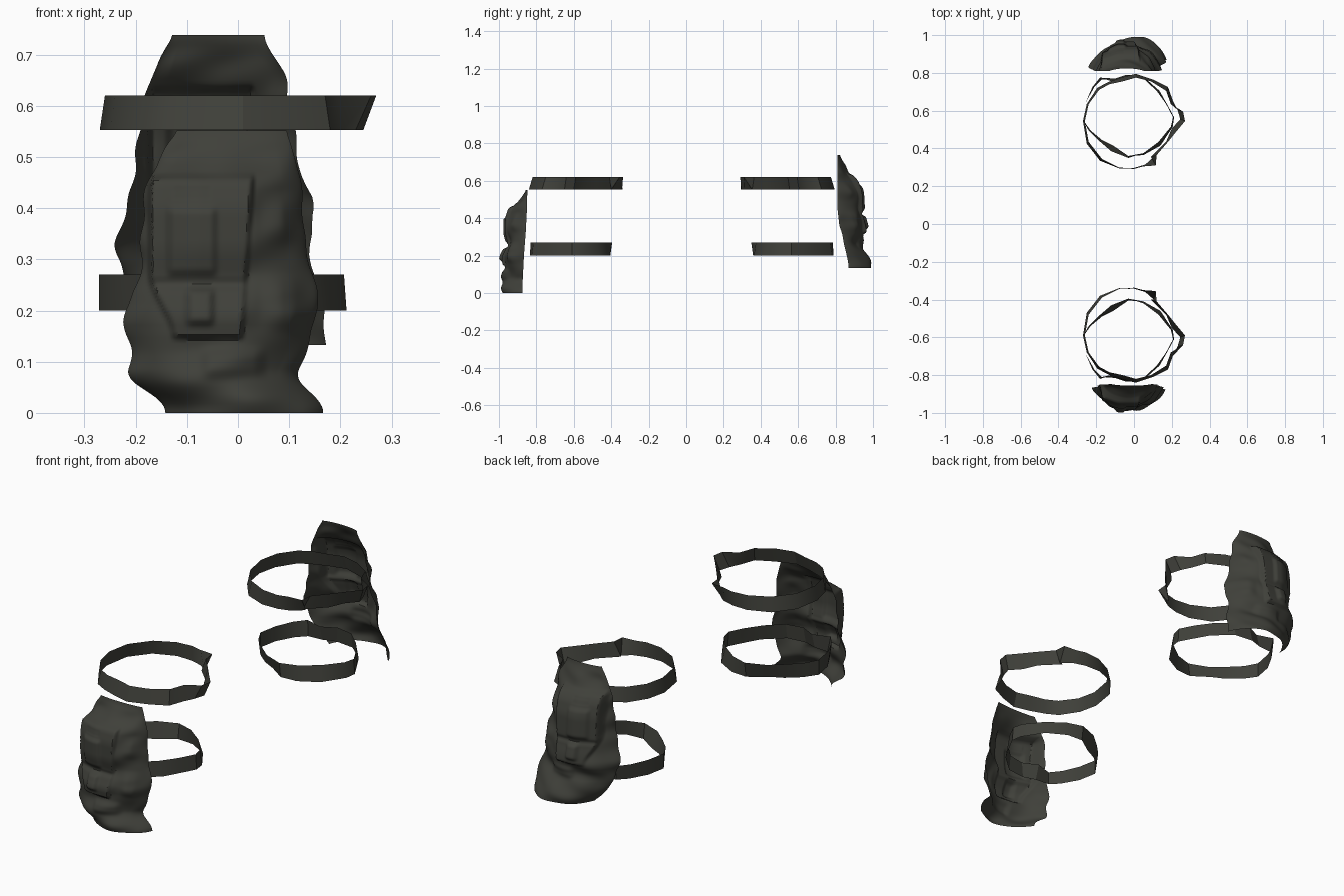
import bpy, math

cloth = bpy.data.materials.new("dark_olive_cloth")
cloth.diffuse_color = (0.05, 0.051, 0.042, 1)


def make(name, verts, faces, angle):
    me = bpy.data.meshes.new(name)
    me.from_pydata(verts, [], faces)
    me.materials.append(cloth)
    ob = bpy.data.objects.new(name, me)
    bpy.context.collection.objects.link(ob)
    bpy.ops.object.select_all(action='DESELECT')
    ob.select_set(True)
    bpy.context.view_layer.objects.active = ob
    bpy.ops.object.shade_smooth_by_angle(angle=math.radians(angle))
    return ob


def grid_faces(nu, nv, flip=False, closed=False):
    faces = []
    for j in range(nv - 1):
        for i in range(nu if closed else nu - 1):
            k = (i + 1) % nu
            f = (j * nu + i, j * nu + k, (j + 1) * nu + k, (j + 1) * nu + i)
            faces.append(f[::-1] if flip else f)
    return faces


def ramp(t):
    t = max(0.0, min(1.0, t))
    return t * t * (3 - 2 * t)


def pad(x, z, x0, x1, z0, z1, soft):
    """Raised soft-edged rectangle, 1 inside and 0 outside."""
    return (ramp((x - x0) / soft) * ramp((x1 - x) / soft)
            * ramp((z - z0) / soft) * ramp((z1 - z) / soft))


def sample(rows, z):
    for a, b in zip(rows, rows[1:]):
        if z <= b[0]:
            t = (z - a[0]) / (b[0] - a[0])
            return [p + (q - p) * t for p, q in zip(a, b)]
    return rows[-1]


def folds(x, z):
    """Soft cloth bulges and wrinkles around the pocket."""
    d = 0.014 * pad(x, z, 0.04, 0.15, 0.15, 0.28, 0.05)
    d += 0.010 * pad(x, z, -0.08, 0.06, 0.06, 0.135, 0.03)
    d += 0.012 * pad(x, z, 0.04, 0.13, 0.32, 0.44, 0.05)
    return d + 0.003 * (math.sin(38 * z + 14 * x) + math.sin(61 * z - 33 * x + 1)
                        + 0.7 * math.sin(47 * x + 19 * z))


def pocket(x, z):
    """Pocket coverage, and the height of its panel, tab, crease and slots."""
    taper = 0.045 * ramp((0.27 - z) / 0.12)
    mask = pad(x, z, -0.178 + taper, 0.035 - 0.07 * (0.46 - z), 0.142, 0.468, 0.012)
    d = 0.010 * pad(x, z, -0.145, -0.035, 0.262, 0.41, 0.02)
    d += 0.014 * pad(x, z, -0.108, -0.04, 0.165, 0.25, 0.02)
    d -= 0.006 * pad(x, z, -0.19, 0.04, 0.235, 0.268, 0.016)
    for zs in (0.425, 0.437):
        d -= 0.003 * pad(x, z, -0.13, -0.05, zs - 0.005, zs + 0.005, 0.005)
    return mask, d


def pouch(name, rows, side, dz):
    """Open-backed cloth shell; rows hold z, left, right, back depth, front depth."""
    nu, nv = 81, 91
    z0, z1 = rows[0][0], rows[-1][0]
    verts = []
    for j in range(nv):
        z = z0 + (z1 - z0) * j / (nv - 1)
        s = [sum(c) / 3 for c in zip(*(sample(rows, min(z1, max(z0, z + o)))
                                       for o in (-0.012, 0, 0.012)))]
        xl = s[1] + 0.003 * math.sin(70 * z)
        xr = s[2] + 0.003 * math.sin(58 * z + 1)
        full = s[4] - s[3]
        for i in range(nu):
            u = -1 + 2 * i / (nu - 1)
            u = 0.7 * u + 0.3 * math.sin(u * math.pi / 2)
            x = (xl + xr) / 2 + u * (xr - xl) / 2
            cross = max(0.0, 1 - abs(u) ** 2.0) ** 0.8
            fade = ramp((z1 - z) / 0.06)
            body = max(0, (full - 0.016) * cross
                       + folds(x, z - dz) * min(1, cross * 2) * fade)
            mask, d = pocket(x, z - dz)
            flat = (full - 0.008) * (0.72 + 0.28 * ramp((x + 0.18) / 0.11)) + d
            mask *= fade * ramp(cross * 6)
            verts.append((x, side * (s[3] + body + (max(flat, body + d) - body) * mask), z))
    return make(name, verts, grid_faces(nu, nv, side > 0), 40)


# Pouches
pouch("front_pouch", [
    (0.00, -0.14, 0.165, 0.875, 0.99), (0.02, -0.15, 0.16, 0.875, 1.00),
    (0.07, -0.215, 0.115, 0.873, 0.995), (0.13, -0.208, 0.135, 0.87, 0.985),
    (0.19, -0.228, 0.155, 0.867, 0.995),
    (0.26, -0.19, 0.152, 0.862, 0.96), (0.32, -0.19, 0.13, 0.857, 0.975),
    (0.40, -0.185, 0.128, 0.853, 0.975), (0.455, -0.178, 0.12, 0.85, 0.958),
    (0.50, -0.15, 0.115, 0.85, 0.898), (0.552, -0.12, 0.09, 0.847, 0.87)], -1, 0)
pouch("rear_pouch", [
    (0.133, -0.13, 0.17, 0.87, 1.01), (0.16, -0.16, 0.17, 0.868, 1.01),
    (0.20, -0.20, 0.17, 0.86, 0.985), (0.26, -0.22, 0.155, 0.845, 0.945),
    (0.32, -0.242, 0.135, 0.835, 0.975), (0.36, -0.23, 0.145, 0.82, 0.97),
    (0.41, -0.215, 0.152, 0.815, 0.955), (0.45, -0.205, 0.125, 0.81, 0.955),
    (0.54, -0.195, 0.112, 0.81, 0.95), (0.60, -0.185, 0.10, 0.81, 0.93),
    (0.65, -0.175, 0.095, 0.81, 0.883), (0.69, -0.15, 0.075, 0.81, 0.86),
    (0.738, -0.13, 0.05, 0.81, 0.838)], 1, 0.172)

# Straps: x, y of the upper rim, then how far the lower rim moves in x and y
upper = [(-0.26, -0.59, -0.01, 0), (-0.24, -0.48, -0.01, 0.01), (-0.17, -0.39, -0.01, 0.01),
         (-0.08, -0.345, 0, 0.005), (0.0, -0.337, 0, -0.005), (0.05, -0.35, 0.01, -0.01),
         (0.115, -0.355, -0.01, -0.045), (0.12, -0.41, -0.03, 0.01), (0.18, -0.48, -0.01, 0),
         (0.22, -0.53, -0.02, -0.02), (0.27, -0.59, -0.025, -0.01), (0.26, -0.64, -0.03, -0.01),
         (0.195, -0.68, 0.01, -0.02), (0.17, -0.75, 0.01, -0.02), (0.09, -0.80, 0.01, -0.01),
         (0.01, -0.82, 0, -0.02), (-0.06, -0.80, -0.01, -0.02), (-0.13, -0.785, -0.01, -0.01),
         (-0.185, -0.755, -0.01, -0.01), (-0.24, -0.68, -0.01, 0)]
lower = [(-0.272, -0.60, 0, 0), (-0.24, -0.54, 0.01, 0), (-0.19, -0.49, 0.02, 0.0),
         (-0.12, -0.43, 0.01, -0.03), (-0.03, -0.395, 0, -0.01), (0.05, -0.42, 0.0, 0.01),
         (0.13, -0.48, 0.01, 0.02), (0.195, -0.56, 0.01, 0), (0.207, -0.61, 0.005, 0),
         (0.17, -0.68, 0.01, 0.01), (0.12, -0.75, 0.015, 0.0), (0.05, -0.815, 0, -0.01),
         (-0.03, -0.83, -0.01, -0.005), (-0.10, -0.795, 0, -0.02), (-0.18, -0.82, 0.01, 0.01),
         (-0.22, -0.77, 0.01, 0), (-0.255, -0.69, 0, 0)]


def strap(name, pts, z0, z1, rear):
    fy = (lambda y: -y - 0.045) if rear else (lambda y: y)
    low = [(x + dx, fy(y + dy), z0) for x, y, dx, dy in pts]
    top = [(x, fy(y), z1) for x, y, dx, dy in pts]
    make(name, low + top, grid_faces(len(pts), 2, not rear, True), 30)


for rear, tag in ((False, "front"), (True, "rear")):
    strap(tag + "_upper_strap", upper, 0.553, 0.62, rear)
    strap(tag + "_lower_strap", lower, 0.20, 0.27, rear)
